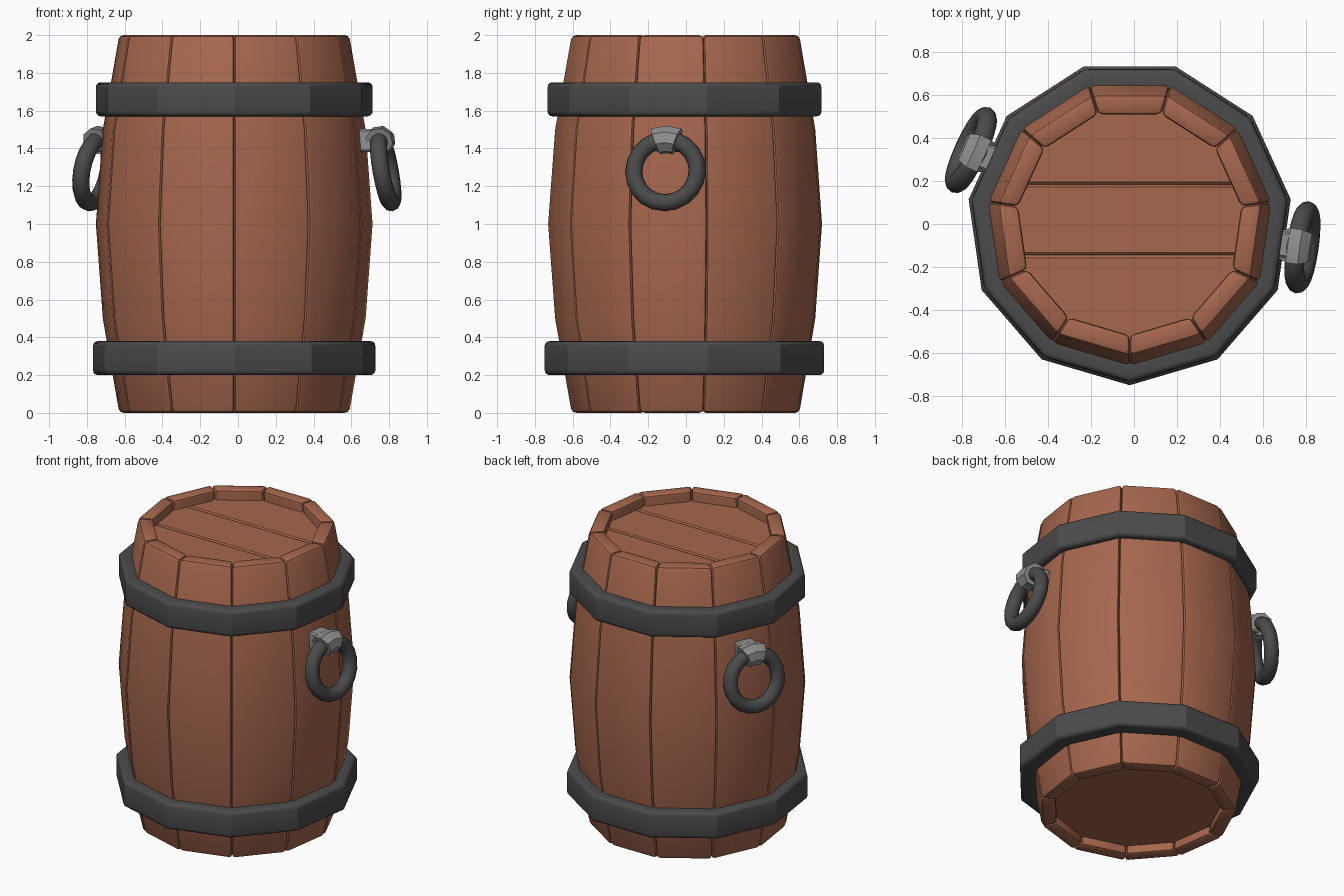
import bpy, bmesh, math
from mathutils import Matrix, Vector

if "Cube" in bpy.data.objects:
    bpy.data.objects.remove(bpy.data.objects["Cube"])

N = 11                      # staves
STEP = 2 * math.pi / N
CX, CY = -0.02, 0.007       # barrel axis
BASE = Matrix.Translation((CX, CY, 0))


def material(name, c):
    m = bpy.data.materials.new(name)
    m.diffuse_color = (*c, 1)
    m.use_nodes = True
    m.node_tree.nodes["Principled BSDF"].inputs["Base Color"].default_value = m.diffuse_color
    return m


WOOD = material("brown_wood", (0.38, 0.135, 0.075))
IRON = material("dark_iron", (0.07, 0.07, 0.07))
STEEL = material("light_steel", (0.28, 0.28, 0.28))


def finish(bm, name, mat, bevel=0.0, segments=2, smooth=35):
    bmesh.ops.recalc_face_normals(bm, faces=bm.faces[:])
    if bevel:
        edges = [e for e in bm.edges if e.calc_face_angle(0) > math.radians(31)]
        bmesh.ops.bevel(bm, geom=edges, offset=bevel, segments=segments,
                        profile=0.5, affect='EDGES', clamp_overlap=True)
    me = bpy.data.meshes.new(name)
    bm.to_mesh(me)
    bm.free()
    me.materials.append(mat)
    ob = bpy.data.objects.new(name, me)
    bpy.context.collection.objects.link(ob)
    bpy.ops.object.select_all(action='DESELECT')
    ob.select_set(True)
    bpy.context.view_layer.objects.active = ob
    bpy.ops.object.shade_smooth_by_angle(angle=math.radians(smooth))
    return ob


def corner(r, k, z):
    a = -math.pi / 2 + k * STEP
    return Vector((CX + r * math.cos(a), CY + r * math.sin(a), z))


def loft(bm, rings, cap=True, closed=False):
    vs = [[bm.verts.new(p) for p in ring] for ring in rings]
    n = len(vs[0])
    pairs = list(zip(vs, vs[1:])) + ([(vs[-1], vs[0])] if closed else [])
    for a, b in pairs:
        for i in range(n):
            j = (i + 1) % n
            bm.faces.new((a[i], a[j], b[j], b[i]))
    if cap and not closed:
        bm.faces.new(vs[0][::-1])
        bm.faces.new(vs[-1])


# Staves: (z, outer radius, inner radius)
profile = [(0, 0.618, 0.52), (0.5, 0.706, 0.60), (1, 0.743, 0.64),
           (1.5, 0.706, 0.60), (2, 0.618, 0.52)]
for k in range(N):
    bm = bmesh.new()
    loft(bm, [[corner(ro, k, z), corner(ro, k + 1, z),
               corner(ri, k + 1, z), corner(ri, k, z)] for z, ro, ri in profile])
    finish(bm, f"stave_{k + 1}", WOOD, 0.022)


# Lid planks and bottom disc: polygon prisms, sliced by y
def disc(name, r, z0, z1, lo=None, hi=None):
    bm = bmesh.new()
    loft(bm, [[corner(r, k, z) for k in range(N)] for z in (z0, z1)])
    for y, d in ((lo, -1), (hi, 1)):
        if y is not None:
            bmesh.ops.bisect_plane(bm, geom=bm.verts[:] + bm.edges[:] + bm.faces[:],
                                   plane_co=(0, y, 0), plane_no=(0, d, 0), clear_outer=True)
            bmesh.ops.holes_fill(bm, edges=[e for e in bm.edges if e.is_boundary], sides=0)
    finish(bm, name, WOOD, 0.012 if (lo is not None or hi is not None) else 0, 1)


disc("lid_plank_front", 0.57, 1.82, 1.93, hi=-0.145)
disc("lid_plank_middle", 0.57, 1.82, 1.93, lo=-0.145, hi=0.183)
disc("lid_plank_back", 0.57, 1.82, 1.93, lo=0.183)
disc("bottom_disc", 0.57, 0.06, 0.16)

# Iron hoops
for name, r, z0, z1 in (("upper_hoop", 0.74, 1.57, 1.75), ("lower_hoop", 0.755, 0.20, 0.38)):
    bm = bmesh.new()
    loft(bm, [[corner(r, k, z0), corner(r, k, z1), corner(0.62, k, z1), corner(0.62, k, z0)]
              for k in range(N)], closed=True)
    bmesh.ops.recalc_face_normals(bm, faces=bm.faces[:])
    edges = [e for e in bm.edges if e.calc_face_angle(0) > math.radians(60)]
    bmesh.ops.bevel(bm, geom=edges, offset=0.025, segments=3, profile=0.5, affect='EDGES')
    finish(bm, name, IRON, smooth=31)

# Handles: hanging ring, sleeve around its top, and a peg into the stave
MAJOR, MINOR = 0.17, 0.046


def tube_ring(a, r, sides):
    return [Vector((r * math.cos(t), (MAJOR + r * math.sin(t)) * math.sin(a),
                    (MAJOR + r * math.sin(t)) * math.cos(a)))
            for t in ((i + 0.5) * 2 * math.pi / sides for i in range(sides))]


for side, stave in (("right", 2.5), ("left", 7.5)):
    turn = BASE @ Matrix.Rotation(-math.pi / 2 + stave * STEP, 4, 'Z')
    hang = turn @ Matrix.Translation((0.81, 0, 1.28)) @ Matrix.Rotation(math.radians(-10), 4, 'Y')

    bm = bmesh.new()
    loft(bm, [tube_ring(i * 2 * math.pi / 20, MINOR, 10) for i in range(20)], closed=True)
    bm.transform(hang)
    finish(bm, f"{side}_handle_ring", IRON, smooth=60)

    bm = bmesh.new()
    loft(bm, [tube_ring(math.radians(a), 0.074, 8) for a in (-20, 0, 20)])
    bm.transform(hang)
    finish(bm, f"{side}_handle_sleeve", STEEL, smooth=30)

    bm = bmesh.new()
    bmesh.ops.create_cube(bm, size=1, matrix=turn @ Matrix.Translation((0.725, 0, 1.442))
                          @ Matrix.Diagonal((0.11, 0.12, 0.12, 1)))
    finish(bm, f"{side}_handle_peg", STEEL, 0.01, 1)
